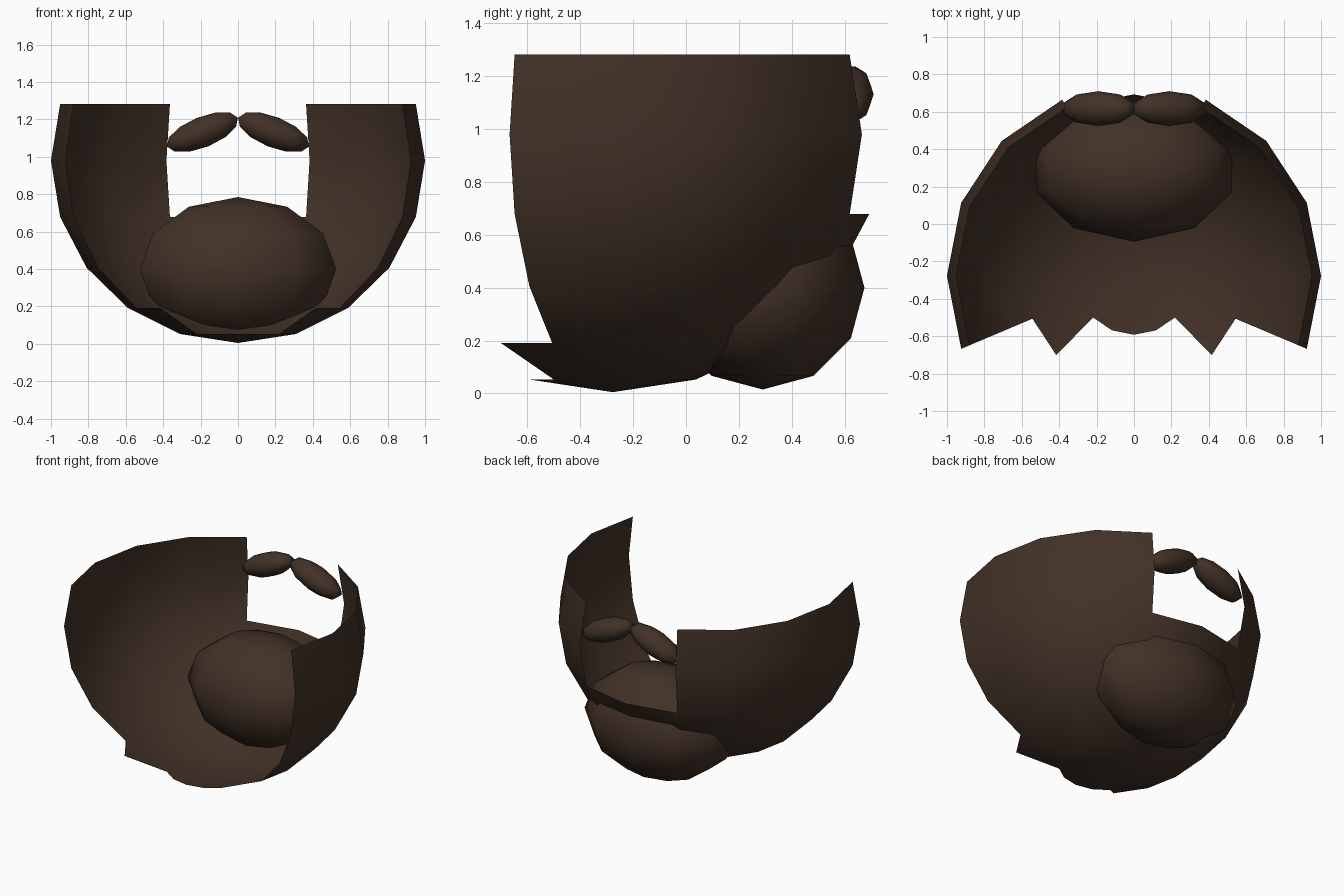
import bpy, bmesh
from math import atan2, degrees, radians
from mathutils import Matrix

if "Cube" in bpy.data.objects:
    bpy.data.objects.remove(bpy.data.objects["Cube"], do_unlink=True)

BROWN = (0.054, 0.031, 0.02, 1)
hair = bpy.data.materials.new("dark_brown_hair")
hair.use_nodes = True
hair.diffuse_color = BROWN
bsdf = hair.node_tree.nodes["Principled BSDF"]
bsdf.inputs["Base Color"].default_value = BROWN
bsdf.inputs["Roughness"].default_value = 0.8


def ellipsoid(name, segments, rings, radii, centre, tilt=0, keep=None):
    """Smooth low-poly ellipsoid, optionally keeping only some of its faces."""
    bm = bmesh.new()
    bmesh.ops.create_uvsphere(bm, u_segments=segments, v_segments=rings, radius=1)
    if keep:
        cut = [f for f in bm.faces if not keep(f.calc_center_median())]
        bmesh.ops.delete(bm, geom=cut, context='FACES')
    move = (Matrix.Translation(centre) @ Matrix.Rotation(radians(tilt), 4, 'Y')
            @ Matrix.Diagonal((*radii, 1)))
    bm.transform(move)
    for f in bm.faces:
        f.smooth = True
    mesh = bpy.data.meshes.new(name)
    bm.to_mesh(mesh)
    bm.free()
    mesh.materials.append(hair)
    obj = bpy.data.objects.new(name, mesh)
    bpy.context.collection.objects.link(obj)
    return obj


def is_beard(c):
    """Cheeks, jaw and throat of the shell; open at the mouth, top and nape."""
    turn = degrees(abs(atan2(c.x, c.y)))   # 0 at the mouth, 180 at the nape
    if c.z > 0.32:
        return False
    if c.z > -0.31:
        return 22.5 < turn < 112.5         # cheeks beside the mouth opening
    if c.z > -0.8:
        return turn < 112.5                # jaw
    if c.z > -0.94:
        return turn < 135                  # under the jaw
    return True                            # throat cap


# Open shell around the face
ellipsoid("beard_shell", 16, 10, (1, 1.02, 0.975), (0, -0.277, 0.98), keep=is_beard)

# Chin tuft
ellipsoid("chin_tuft", 10, 6, (0.552, 0.385, 0.385), (0, 0.29, 0.4))

# Moustache halves
for side, label in ((1, "left"), (-1, "right")):
    ellipsoid("moustache_" + label, 10, 6, (0.215, 0.093, 0.082),
              (side * 0.19, 0.617, 1.132), tilt=side * 22)
